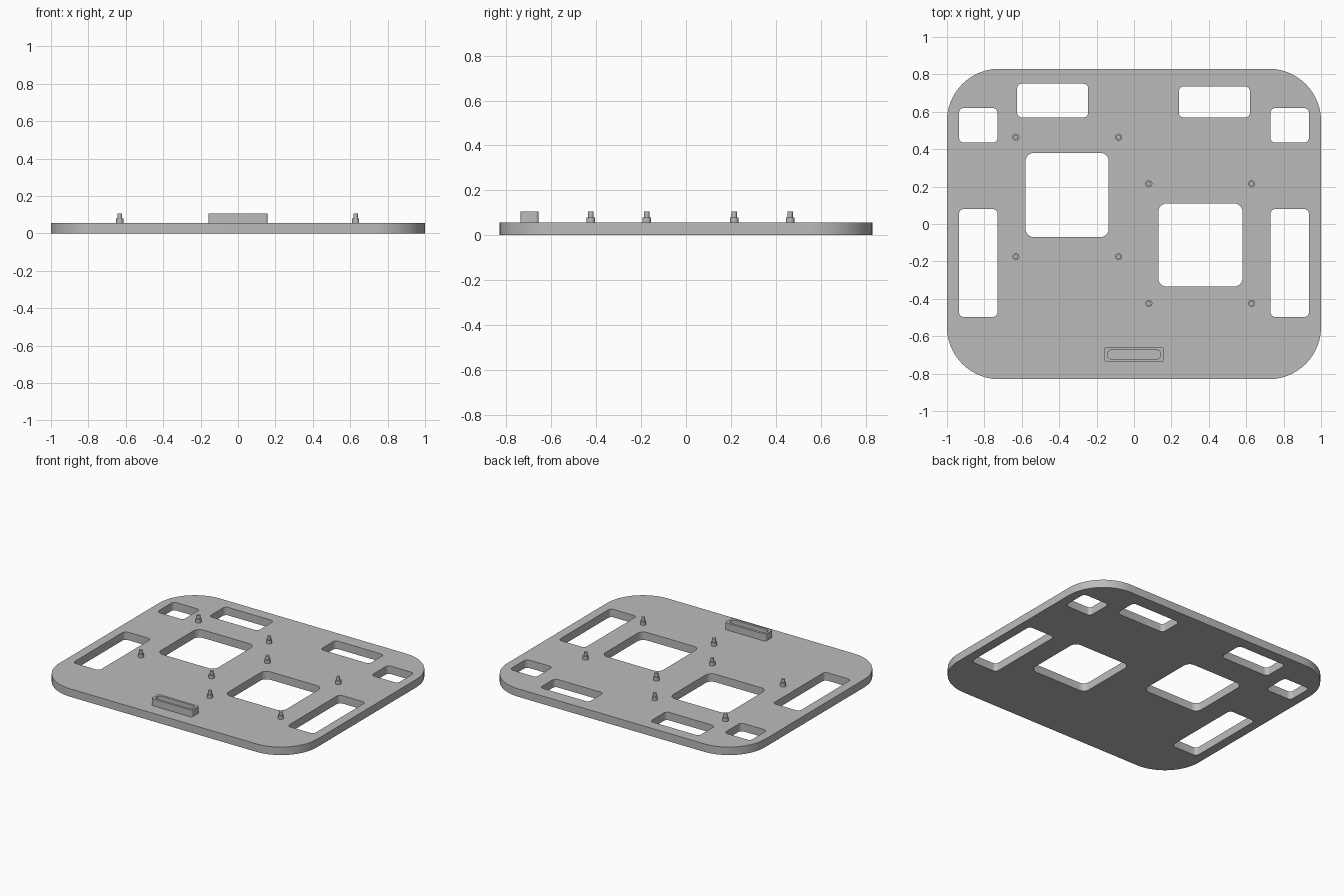
import bpy, bmesh, math

default = bpy.data.objects.get("Cube")
if default:
    bpy.data.objects.remove(default, do_unlink=True)

PLATE_TOP = 0.056
RIM_TOP = 0.105

grey = bpy.data.materials.new("matte grey")
grey.use_nodes = True
grey.diffuse_color = (0.5, 0.5, 0.5, 1)
grey.node_tree.nodes["Principled BSDF"].inputs["Base Color"].default_value = (0.5, 0.5, 0.5, 1)


def finish(obj):
    """Give the part its colour and smooth its rounded walls."""
    obj.data.materials.clear()
    obj.data.materials.append(grey)
    bpy.ops.object.select_all(action='DESELECT')
    obj.select_set(True)
    bpy.context.view_layer.objects.active = obj
    bpy.ops.object.shade_smooth_by_angle(angle=math.radians(35))


def rounded_rect(x0, x1, y0, y1, r, steps):
    corners = [(x1 - r, y1 - r), (x0 + r, y1 - r), (x0 + r, y0 + r), (x1 - r, y0 + r)]
    pts = []
    for quarter, (cx, cy) in enumerate(corners):
        for i in range(steps + 1):
            a = math.pi / 2 * (quarter + i / steps)
            pts.append((cx + r * math.cos(a), cy + r * math.sin(a)))
    return pts


def extruded(name, loops, z0, z1):
    """Extrude an outline with holes, given as nested loops, from z0 to z1."""
    curve = bpy.data.curves.new(name, 'CURVE')
    curve.dimensions = '2D'
    curve.fill_mode = 'BOTH'
    curve.extrude = (z1 - z0) / 2
    for pts in loops:
        spline = curve.splines.new('POLY')
        spline.points.add(len(pts) - 1)
        for point, (x, y) in zip(spline.points, pts):
            point.co = (x, y, 0, 1)
        spline.use_cyclic_u = True
    temp = bpy.data.objects.new(name, curve)
    bpy.context.collection.objects.link(temp)
    mesh = bpy.data.meshes.new_from_object(
        temp.evaluated_get(bpy.context.evaluated_depsgraph_get()))
    bpy.data.objects.remove(temp, do_unlink=True)
    bm = bmesh.new()
    bm.from_mesh(mesh)
    bmesh.ops.remove_doubles(bm, verts=bm.verts, dist=1e-5)
    bmesh.ops.translate(bm, verts=bm.verts, vec=(0, 0, (z0 + z1) / 2))
    bmesh.ops.recalc_face_normals(bm, faces=bm.faces)
    bm.to_mesh(mesh)
    bm.free()
    obj = bpy.data.objects.new(name, mesh)
    bpy.context.collection.objects.link(obj)
    finish(obj)
    return obj


# Base plate with its windows
windows = [
    (-0.625, -0.245, 0.57, 0.75, 0.025),
    (0.24, 0.62, 0.57, 0.735, 0.025),
    (-0.58, -0.135, -0.07, 0.38, 0.045),
    (0.13, 0.58, -0.335, 0.11, 0.045),
]
for x0, x1 in ((-0.935, -0.73), (0.73, 0.935)):
    windows.append((x0, x1, 0.435, 0.62, 0.025))
    windows.append((x0, x1, -0.497, 0.08, 0.025))
loops = [rounded_rect(-1, 1, -0.83, 0.83, 0.28, 20)]
loops += [rounded_rect(*w, 6) for w in windows]
extruded("base_plate", loops, 0, PLATE_TOP)

# Raised slot holder near the front edge
extruded("slot_holder", [
    rounded_rect(-0.158, 0.158, -0.737, -0.657, 0.012, 5),
    rounded_rect(-0.143, 0.143, -0.721, -0.674, 0.02, 6),
], PLATE_TOP, RIM_TOP)


# Stepped mounting pegs, four around each large window
def mounting_peg(name, x, y):
    bm = bmesh.new()
    for radius, z0, z1 in ((0.019, PLATE_TOP, 0.08), (0.012, 0.08, RIM_TOP)):
        ring = bmesh.ops.create_cone(bm, cap_ends=True, segments=24, radius1=radius,
                                     radius2=radius, depth=z1 - z0)
        bmesh.ops.translate(bm, verts=ring["verts"], vec=(0, 0, (z0 + z1) / 2))
    mesh = bpy.data.meshes.new(name)
    bm.to_mesh(mesh)
    bm.free()
    obj = bpy.data.objects.new(name, mesh)
    obj.location = (x, y, 0)
    bpy.context.collection.objects.link(obj)
    finish(obj)


for side, xs, ys in (("right", (-0.632, -0.082), (0.464, -0.175)),
                     ("left", (0.079, 0.629), (0.215, -0.424))):
    for row, y in zip(("back", "front"), ys):
        for column, x in enumerate(xs, 1):
            mounting_peg(f"{side}_{row}_peg_{column}", x, y)
